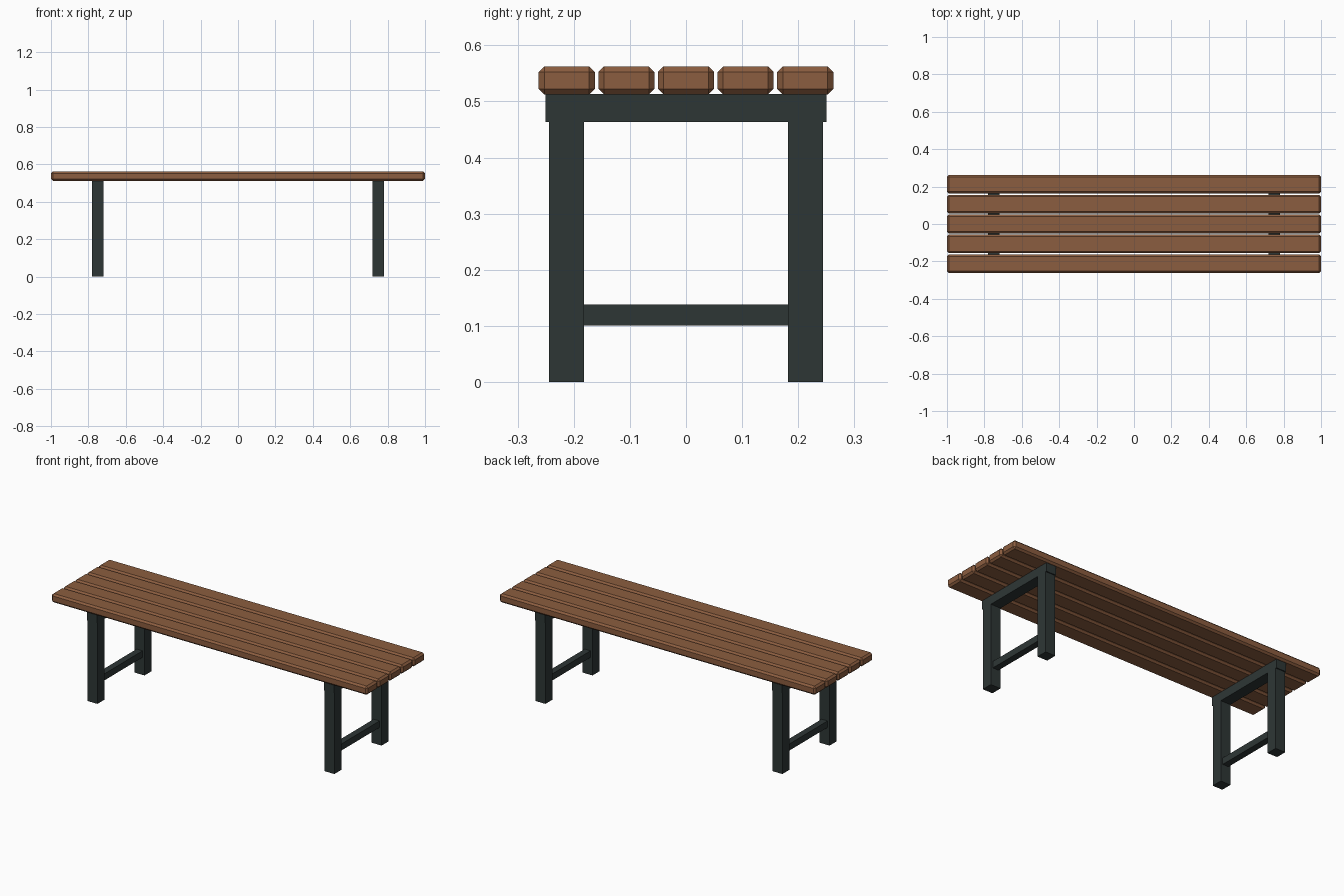
import bpy

cube = bpy.data.objects.get("Cube")
if cube:
    bpy.data.objects.remove(cube, do_unlink=True)


def material(name, colour):
    mat = bpy.data.materials.new(name)
    mat.use_nodes = True
    mat.diffuse_color = colour
    mat.node_tree.nodes["Principled BSDF"].inputs["Base Color"].default_value = colour
    return mat


wood = material("brown wood", (0.26, 0.11, 0.05, 1))
metal = material("dark green grey metal", (0.027, 0.037, 0.036, 1))


def box(name, centre, size, mat, chamfer=0):
    bpy.ops.mesh.primitive_cube_add(size=1, location=centre)
    obj = bpy.context.object
    obj.name = name
    obj.scale = size
    bpy.ops.object.transform_apply(location=False, rotation=False, scale=True)
    obj.data.materials.append(mat)
    if chamfer:
        bevel = obj.modifiers.new("chamfer", "BEVEL")
        bevel.width = chamfer
        bevel.segments = 1
    return obj


# Five chamfered seat slats
for i in range(5):
    box(f"seat_slat_{i + 1}", (0, (i - 2) * 0.1063, 0.5375), (2, 0.1, 0.05), wood, 0.01)

# Two leg frames: legs, top rail and low stretcher
for side, x in (("left", 0.75), ("right", -0.75)):
    for end, y in (("front", -0.213), ("back", 0.213)):
        box(f"{side}_{end}_leg", (x, y, 0.2315), (0.0625, 0.0625, 0.463), metal)
    box(f"{side}_top_rail", (x, 0, 0.488), (0.0625, 0.5, 0.05), metal)
    box(f"{side}_stretcher", (x, 0, 0.119), (0.0375, 0.364, 0.0375), metal)
